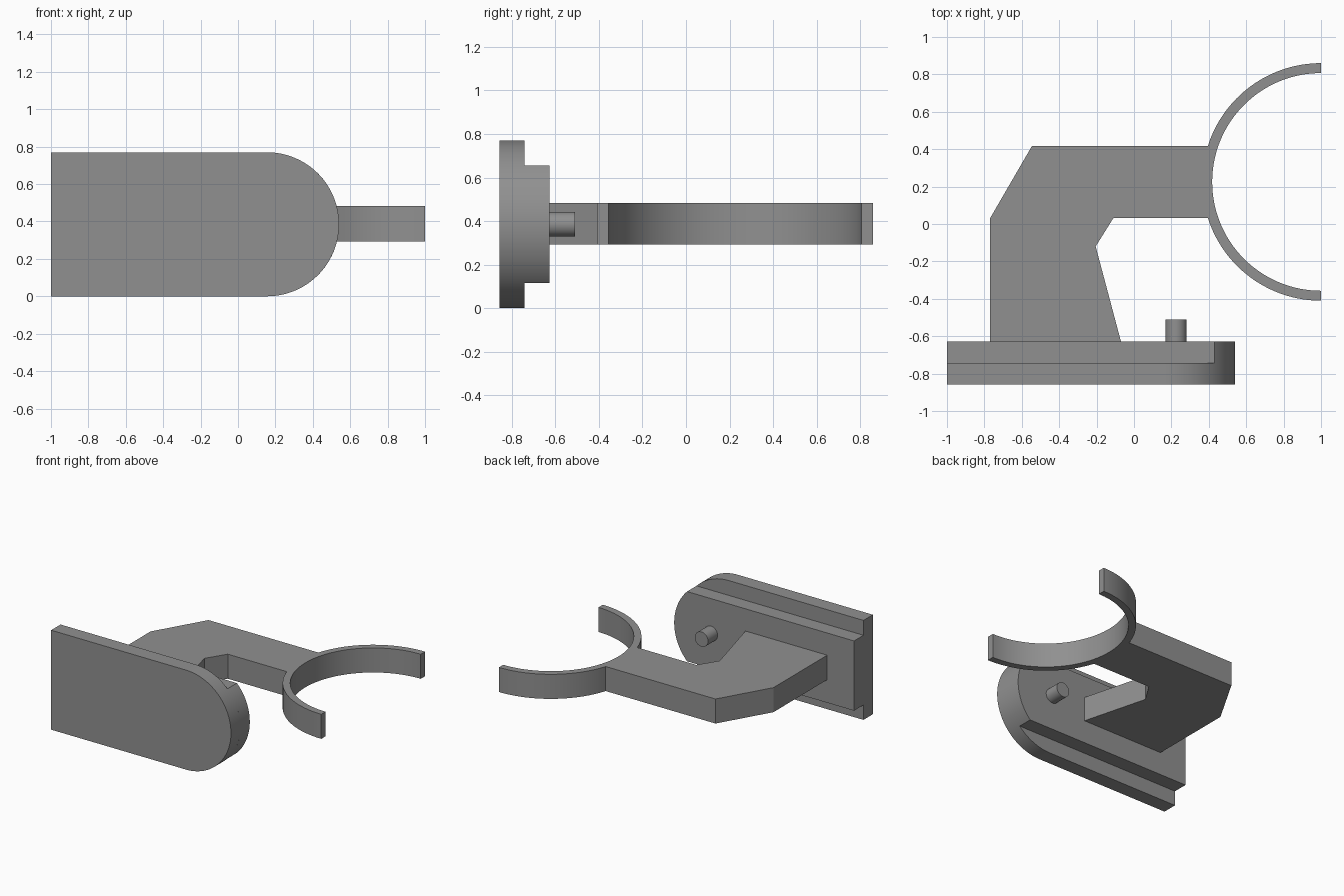
import bpy
import bmesh
from math import asin, acos, cos, sin, pi, radians
from mathutils import Vector

cube = bpy.data.objects.get("Cube")
if cube:
    bpy.data.objects.remove(cube, do_unlink=True)

grey = bpy.data.materials.new("mid grey")
grey.use_nodes = True
grey.diffuse_color = (0.28, 0.28, 0.28, 1)
grey.node_tree.nodes["Principled BSDF"].inputs["Base Color"].default_value = grey.diffuse_color


def arc(cx, cy, r, start, end, steps):
    """Points along a circular arc, both ends included."""
    angles = [start + (end - start) * i / steps for i in range(steps + 1)]
    return [(cx + r * cos(a), cy + r * sin(a)) for a in angles]


def prism(name, profile, axis, low, high):
    """Extrude a flat profile along y (profile in x, z) or z (profile in x, y)."""
    bm = bmesh.new()
    place = (lambda u, v: (u, low, v)) if axis == "y" else (lambda u, v: (u, v, low))
    face = bm.faces.new([bm.verts.new(place(u, v)) for u, v in profile])
    moved = bmesh.ops.extrude_face_region(bm, geom=[face])["geom"]
    shift = Vector((0, high - low, 0)) if axis == "y" else Vector((0, 0, high - low))
    bmesh.ops.translate(bm, vec=shift, verts=[g for g in moved if isinstance(g, bmesh.types.BMVert)])
    bmesh.ops.recalc_face_normals(bm, faces=bm.faces)
    mesh = bpy.data.meshes.new(name)
    bm.to_mesh(mesh)
    bm.free()
    mesh.materials.append(grey)
    obj = bpy.data.objects.new(name, mesh)
    bpy.context.collection.objects.link(obj)
    bpy.ops.object.select_all(action="DESELECT")
    obj.select_set(True)
    bpy.context.view_layer.objects.active = obj
    bpy.ops.object.shade_smooth_by_angle(angle=radians(20))
    return obj


# Mounting plate and its narrower raised rail share one rounded end
radius, end_x = 0.385, 0.155


def rounded_plate(name, half_height, low, high):
    a = asin(half_height / radius)
    profile = [(-1, radius - half_height)]
    profile += arc(end_x, radius, radius, -a, a, 48)
    profile += [(-1, radius + half_height)]
    return prism(name, profile, "y", low, high)


rounded_plate("mounting_plate", radius, -0.857, -0.742)
rounded_plate("raised_rail", 0.27, -0.742, -0.627)

# Locating peg on the back of the rail
prism("locating_peg", arc(0.225, radius, 0.057, 0, 2 * pi * 31 / 32, 31), "y", -0.627, -0.51)

# Bent arm that ends in a half-ring cradle, as one outline
ring_y, outer, inner, arm_half = 0.225, 0.635, 0.582, 0.193
join = asin(arm_half / outer)
outline = [(-0.07, -0.627), (-0.205, -0.12), (-0.11, ring_y - arm_half)]
outline += arc(1, ring_y, outer, pi + join, 1.5 * pi, 32)
outline += arc(1, ring_y, inner, 1.5 * pi, 0.5 * pi, 64)
outline += arc(1, ring_y, outer, 0.5 * pi, pi - join, 32)
outline += [(-0.545, ring_y + arm_half), (-0.77, 0.03), (-0.77, -0.627)]
prism("arm_and_cradle", outline, "z", 0.293, 0.483)
